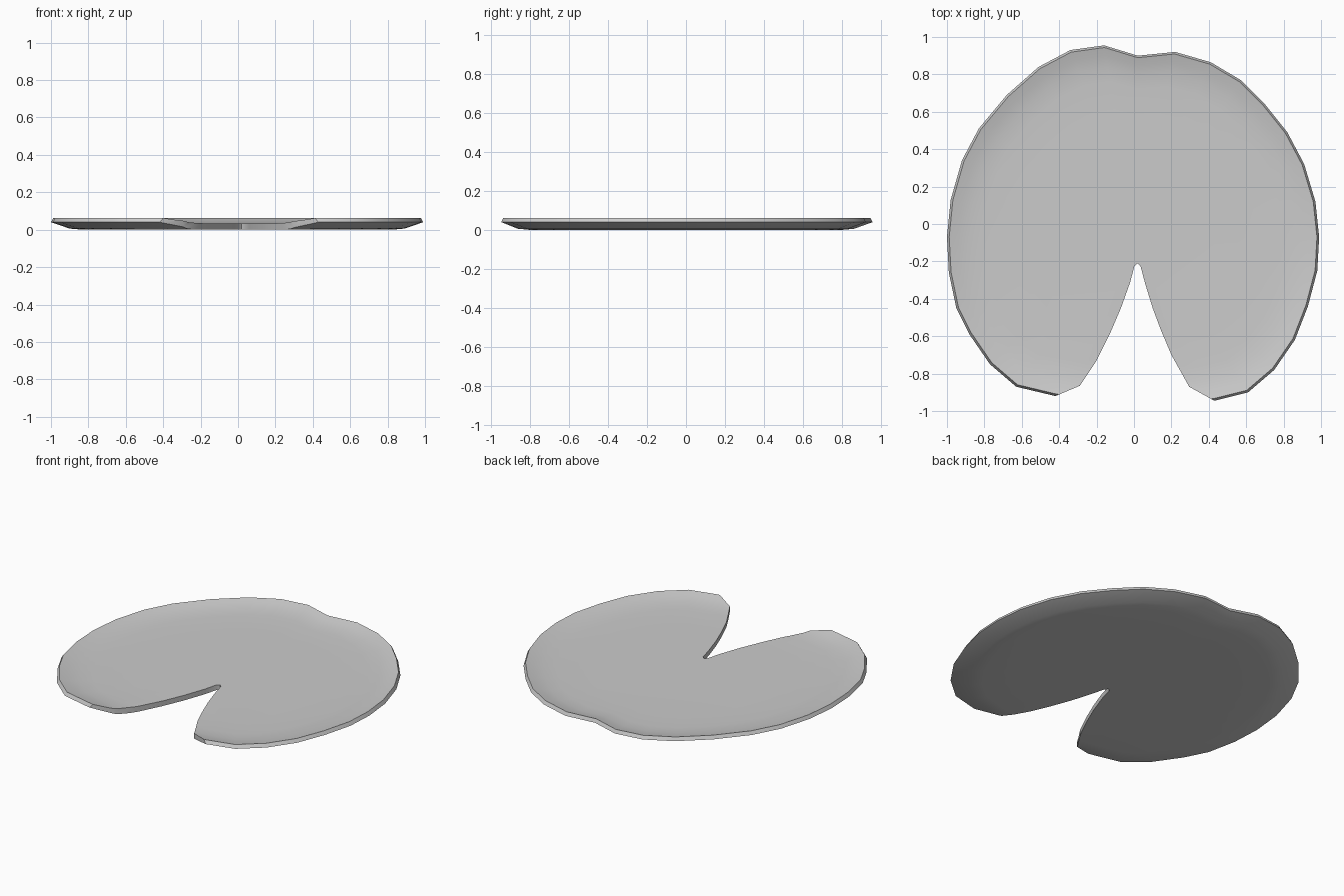
import bpy
import bmesh
from mathutils import Vector

if "Cube" in bpy.data.objects:
    bpy.data.objects.remove(bpy.data.objects["Cube"])

# Single plain material
grey = bpy.data.materials.new("leaf grey")
grey.use_nodes = True
COLOUR = (0.6, 0.6, 0.6, 1)
grey.diffuse_color = COLOUR
grey.node_tree.nodes["Principled BSDF"].inputs["Base Color"].default_value = COLOUR


def loft(name, rings):
    """Closed solid from a stack of matching rings, capped at both ends."""
    bm = bmesh.new()
    loops = [[bm.verts.new(p) for p in ring] for ring in rings]
    for a, b in zip(loops, loops[1:]):
        for i in range(len(a)):
            j = (i + 1) % len(a)
            bm.faces.new((a[i], a[j], b[j], b[i]))
    bm.faces.new(loops[0])
    bm.faces.new(loops[-1])
    bmesh.ops.recalc_face_normals(bm, faces=bm.faces)
    mesh = bpy.data.meshes.new(name)
    bm.to_mesh(mesh)
    bm.free()
    mesh.materials.append(grey)
    obj = bpy.data.objects.new(name, mesh)
    bpy.context.collection.objects.link(obj)
    return obj


# Leaf outline, clockwise from the dent at the back
outline = [
    (.02, .9), (.22, .92), (.41, .865), (.57, .77), (.7, .64), (.82, .49),
    (.91, .32), (.97, .12), (.99, -.07), (.98, -.25), (.93, -.44), (.86, -.62),
    (.75, -.78), (.61, -.9), (.43, -.945), (0, -.98), (-.42, -.92), (-.63, -.87),
    (-.77, -.75), (-.88, -.59), (-.95, -.45), (-.99, -.26), (-1, -.07),
    (-.98, .13), (-.92, .34), (-.83, .51), (-.68, .69), (-.51, .84),
    (-.34, .93), (-.16, .955),
]

# Cross-section (scale, height): underside, rim, then the dished top
section = [(.6, 0), (.83, 0), (.9, .006), (1, .04), (.988, .062),
           (.94, .05), (.88, .04), (.8, .035), (.6, .033)]
leaf = loft("lily_pad_leaf",
            [[Vector((x * s, y * s, z)) for x, y in outline] for s, z in section])

# Curved notch at the front, cut right through
notch = [(.43, -.945), (.295, -.87), (.2, -.7), (.145, -.57), (.1, -.45),
         (.06, -.32), (.035, -.225), (.018, -.21), (.002, -.225), (-.02, -.31),
         (-.07, -.45), (-.13, -.59), (-.2, -.73), (-.29, -.865), (-.42, -.92),
         (-.42, -1.2), (.43, -1.2)]
cutter = loft("notch_cutter", [[(x, y, z) for x, y in notch] for z in (-.1, .2)])
cutter.hide_render = True

cut = leaf.modifiers.new("notch", "BOOLEAN")
cut.operation = "DIFFERENCE"
cut.solver = "EXACT"
cut.object = cutter

bpy.ops.object.select_all(action="DESELECT")
leaf.select_set(True)
bpy.context.view_layer.objects.active = leaf
bpy.ops.object.modifier_apply(modifier=cut.name)
bpy.data.objects.remove(cutter)
bpy.ops.object.shade_smooth_by_angle(angle=0.6)
